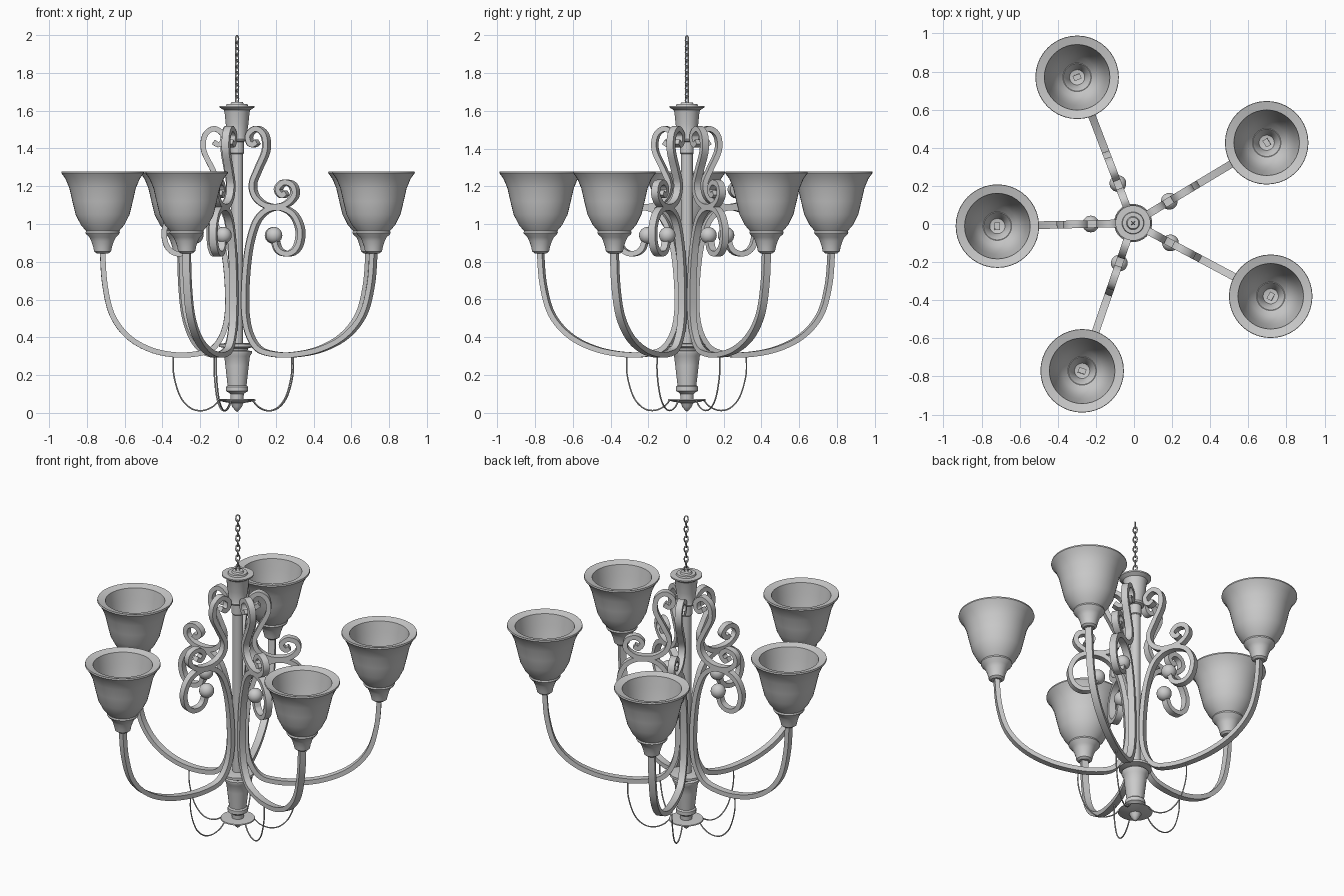
import bpy, bmesh, math
from mathutils import Vector

if "Cube" in bpy.data.objects:
    bpy.data.objects.remove(bpy.data.objects["Cube"])

CX, CY = -0.005, 0.005
# (angle in degrees, reach of the shade from the column)
ARMS = [(31, .818), (111, .819), (181.3, .712), (251, .82), (332, .818)]


def finish(bm, name, loc=(CX, CY, 0), rot=0, angle=35):
    bmesh.ops.remove_doubles(bm, verts=bm.verts, dist=1e-5)
    bmesh.ops.recalc_face_normals(bm, faces=bm.faces)
    me = bpy.data.meshes.new(name)
    bm.to_mesh(me)
    bm.free()
    ob = bpy.data.objects.new(name, me)
    bpy.context.collection.objects.link(ob)
    ob.location = loc
    ob.rotation_euler.z = rot
    bpy.ops.object.select_all(action='DESELECT')
    ob.select_set(True)
    bpy.context.view_layer.objects.active = ob
    bpy.ops.object.shade_smooth_by_angle(angle=math.radians(angle))
    return ob


def lathe(name, profile, loc=(CX, CY, 0), segs=40):
    bm = bmesh.new()
    vs = [bm.verts.new((r, 0, z)) for r, z in profile]
    es = [bm.edges.new(p) for p in zip(vs, vs[1:])]
    bmesh.ops.spin(bm, geom=vs + es, axis=(0, 0, 1), cent=(0, 0, 0),
                   steps=segs, angle=2 * math.pi)
    return finish(bm, name, loc)


def smooth_path(pts, n=6):
    # Catmull-Rom through the control points
    p = [Vector(q) for q in pts]
    p = [2 * p[0] - p[1]] + p + [2 * p[-1] - p[-2]]
    out = []
    for a, b, c, d in zip(p, p[1:], p[2:], p[3:]):
        for i in range(n):
            t = i / n
            out.append(.5 * (2 * b + (c - a) * t + (2 * a - 5 * b + 4 * c - d) * t * t
                             + (3 * b - a - 3 * c + d) * t ** 3))
    return out + [p[-2]]


def sweep(name, path, section, rot=0, loc=(CX, CY, 0), closed=False):
    # path lies in the x-z plane, section is (in-plane, sideways)
    bm = bmesh.new()
    rings, n = [], len(path)
    for i, p in enumerate(path):
        if closed:
            t = path[(i + 1) % n] - path[i - 1]
        else:
            t = path[min(i + 1, n - 1)] - path[max(i - 1, 0)]
        t.normalize()
        rings.append([bm.verts.new((p.x - t.y * u, v, p.y + t.x * u)) for u, v in section])
    m = len(section)
    for a, b in list(zip(rings, rings[1:])) + ([(rings[-1], rings[0])] if closed else []):
        for j in range(m):
            k = (j + 1) % m
            bm.faces.new((a[j], a[k], b[k], b[j]))
    if not closed:
        bm.faces.new(rings[0])
        bm.faces.new(rings[-1])
    return finish(bm, name, loc, rot)


def round_section(r, n=6):
    return [(r * math.cos(2 * math.pi * i / n), r * math.sin(2 * math.pi * i / n)) for i in range(n)]


BAR = [(-.014, -.02), (.014, -.02), (.014, .02), (-.014, .02)]

# central column with cap, sleeve, lower vase, drip dish and finial
lathe("column_cap", [(0, 1.645), (.03, 1.645), (.035, 1.635), (.055, 1.635), (.058, 1.625),
                     (.092, 1.625), (.092, 1.617), (.07, 1.603), (.066, 1.59), (.06, 1.53),
                     (.05, 1.46), (.054, 1.45), (.05, 1.44), (.036, 1.435), (.036, 1.375),
                     (.032, 1.37), (0, 1.37)])
lathe("column", [(0, 1.38), (.031, 1.38), (.031, .36), (0, .36)])
lathe("lower_vase", [(0, .37), (.06, .37), (.095, .365), (.095, .35), (.06, .342), (.055, .33),
                     (.078, .328), (.078, .315), (.068, .3), (.062, .25), (.05, .145),
                     (.058, .138), (.058, .115), (.045, .108), (.036, .1), (.034, .07), (0, .07)])
lathe("drip_dish", [(0, .075), (.098, .072), (.1, .066), (.07, .058), (.035, .052), (.03, .045),
                    (.026, .033), (.012, .015), (0, .005)])

# hanging chain of alternating oval links
link = []
for i in range(16):
    a = 2 * math.pi * i / 16
    link.append(Vector((.011 * math.cos(a), .016 * math.sin(a) + math.copysign(.005, math.sin(a + .01)))))
LINKS = 11
for k in range(LINKS):
    z = 1.658 + k * (1.976 - 1.658) / (LINKS - 1)
    sweep("chain_link", link, round_section(.004), math.radians(45 + 90 * (k % 2)), (CX, CY, z), True)

# arm profile (radius, height): ball scroll, run along the column, then out to the shade
arm = [(.235, .905), (.25, .868), (.285, .845), (.335, .848), (.375, .89), (.385, .97), (.345, 1.05),
       (.27, 1.085), (.19, 1.075), (.125, 1.02), (.085, .92), (.062, .8), (.05, .65),
       (.052, .52), (.075, .42), (.125, .345), (.2, .315), (.33, .307), (.5, .335),
       (.65, .405), (.755, .52), (.803, .68), (.818, .85), (.818, .9)]
upper = [(.125, 1.435), (.1, 1.42), (.078, 1.435), (.076, 1.475), (.122, 1.505), (.17, 1.47), (.177, 1.39),
         (.13, 1.29), (.097, 1.21), (.118, 1.14), (.189, 1.096), (.29, 1.1), (.35, 1.15),
         (.34, 1.205), (.287, 1.22), (.252, 1.185), (.275, 1.152), (.3, 1.165)]
swag = [(.337, .305), (.335, .2), (.3, .085), (.245, .025), (.185, .012), (.13, .032), (.095, .066)]

# bell shade with its thick flared rim, and the cup holding it
shade = [(.085, .96), (.115, .995), (.143, 1.05), (.16, 1.12), (.176, 1.19), (.197, 1.24),
         (.219, 1.27), (.217, 1.279), (.172, 1.268), (.162, 1.2), (.148, 1.12), (.13, 1.05),
         (.105, 1.0), (.075, .968), (.085, .96)]
cup = [(0, .845), (.032, .845), (.045, .855), (.05, .88), (.06, .91), (.07, .93), (.086, .945),
       (.091, .953), (.088, .963), (.072, .965), (.055, .94), (.04, .89), (0, .88)]

for deg, reach in ARMS:
    a = math.radians(deg)
    stretch = (reach - .3) / (.818 - .3)
    pts = [(r, z) if i < 17 or r < .3 else (.3 + (r - .3) * stretch, z) for i, (r, z) in enumerate(arm)]
    sweep("arm", smooth_path(pts), BAR, a)
    sweep("upper_scroll", smooth_path(upper), BAR, a)
    sweep("swag_wire", smooth_path(swag), round_section(.004), a)
    # ball at the end of the lower scroll
    bm = bmesh.new()
    bmesh.ops.create_uvsphere(bm, u_segments=20, v_segments=12, radius=.044)
    finish(bm, "scroll_ball", (CX + .222 * math.cos(a), CY + .222 * math.sin(a), .94), a)
    spot = (CX + reach * math.cos(a), CY + reach * math.sin(a), 0)
    lathe("shade", shade, spot)
    lathe("shade_cup", cup, spot)
